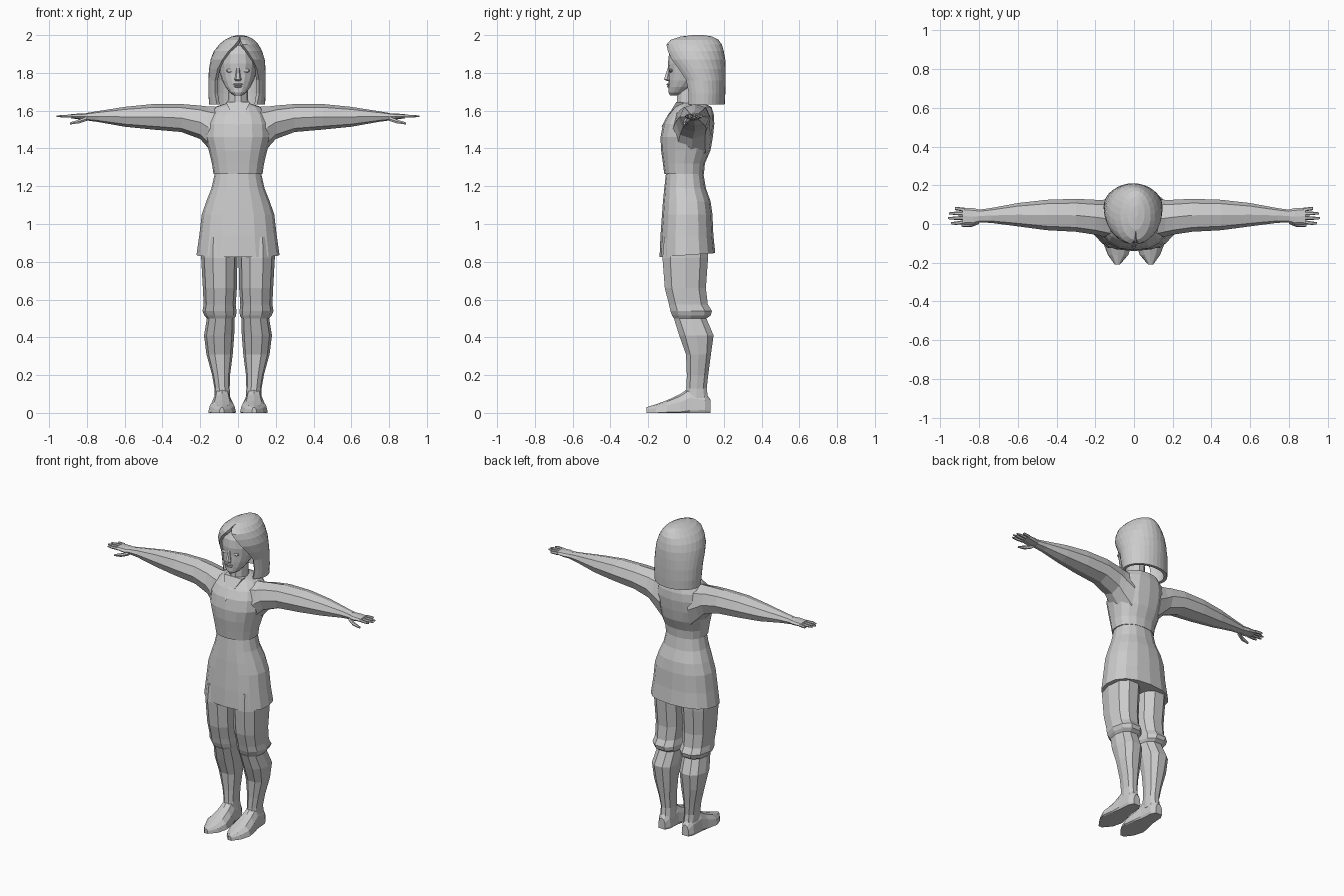
import bpy, bmesh
from math import sin, cos, pi, radians, copysign

ORDER = {'z': lambda t, a, b: (a, b, t), 'x': lambda t, a, b: (t, a, b), 'y': lambda t, a, b: (a, t, b)}


def add(name, bm, mirror=False):
    me = bpy.data.meshes.new(name)
    bm.to_mesh(me)
    bm.free()
    ob = bpy.data.objects.new(name, me)
    bpy.context.collection.objects.link(ob)
    if mirror:
        m = ob.modifiers.new("Mirror", 'MIRROR')
        m.use_mirror_merge = False
    return ob


def loft(name, rings, axis='z', n=8, p=2.3, mirror=False):
    """rings: (position on axis, min/max of first cross axis, min/max of second)"""
    bm = bmesh.new()
    rows = []
    for t, a0, a1, b0, b1 in rings:
        row = []
        for i in range(n):
            c, s = cos(2 * pi * i / n), sin(2 * pi * i / n)
            c = 0 if abs(c) < 1e-6 else copysign(abs(c) ** (2 / p), c)
            s = 0 if abs(s) < 1e-6 else copysign(abs(s) ** (2 / p), s)
            co = ORDER[axis](t, (a0 + a1) / 2 + c * (a1 - a0) / 2, (b0 + b1) / 2 + s * (b1 - b0) / 2)
            row.append(bm.verts.new(co))
        rows.append(row)
    for r, q in zip(rows, rows[1:]):
        for i in range(n):
            j = (i + 1) % n
            bm.faces.new((r[i], r[j], q[j], q[i]))
    bm.faces.new(rows[0])
    bm.faces.new(rows[-1])
    bmesh.ops.recalc_face_normals(bm, faces=bm.faces)
    return add(name, bm, mirror)


def sym(rows):
    return [(z, -w, w, f, b) for z, w, f, b in rows]


def blob(name, loc, size, mirror=False):
    bm = bmesh.new()
    bmesh.ops.create_uvsphere(bm, u_segments=8, v_segments=6, radius=1)
    for v in bm.verts:
        v.co = [l + s * c for l, s, c in zip(loc, size, v.co)]
    return add(name, bm, mirror)


# Skirt with a hem that rises slightly at the back
skirt = loft("skirt", sym([
    (.835, .22, -.14, .155), (.94, .205, -.135, .145), (1.05, .192, -.127, .14),
    (1.12, .168, -.122, .13), (1.19, .14, -.115, .105), (1.28, .12, -.105, .09)]), n=16)
for v in skirt.data.vertices:
    if v.co.z < .84:
        v.co.z += .07 * v.co.y

# Top
loft("top", sym([
    (1.265, .13, -.115, .095), (1.32, .138, -.122, .10), (1.39, .155, -.132, .13),
    (1.46, .175, -.135, .142), (1.53, .172, -.122, .15), (1.58, .155, -.095, .147),
    (1.62, .12, -.06, .135), (1.64, .06, -.045, .09)]), n=16)

# Skin showing in the V neckline
bm = bmesh.new()
front = [(0, -.131, 1.515), (.065, -.052, 1.645), (-.065, -.052, 1.645)]
f = [bm.verts.new(c) for c in front]
b = [bm.verts.new((x, y + .04, z)) for x, y, z in front]
bm.faces.new(f)
bm.faces.new(b[::-1])
for i in range(3):
    j = (i + 1) % 3
    bm.faces.new((f[j], f[i], b[i], b[j]))
bmesh.ops.recalc_face_normals(bm, faces=bm.faces)
add("neckline", bm)

# Neck and head
loft("neck", sym([(1.58, .07, -.06, .09), (1.64, .055, -.052, .075), (1.74, .05, -.045, .075)]), n=10, p=2)
loft("head", sym([
    (1.68, .018, -.085, -.03), (1.695, .042, -.092, 0), (1.725, .066, -.092, .04),
    (1.76, .084, -.093, .09), (1.80, .097, -.092, .13), (1.85, .104, -.096, .155),
    (1.90, .10, -.09, .155), (1.945, .075, -.065, .14), (1.97, .03, -.01, .10)]), n=16, p=2.1)

# Face details
loft("nose", sym([(1.757, .012, -.10, -.08), (1.765, .019, -.119, -.08), (1.78, .014, -.114, -.08),
                  (1.83, .008, -.096, -.08)]), n=6)
blob("upper_lip", (0, -.092, 1.739), (.027, .011, .006))
blob("lower_lip", (0, -.091, 1.728), (.021, .010, .007))
blob("eyelid", (.042, -.079, 1.812), (.022, .011, .010), True)

# Arms: shoulder to wrist, then hand
loft("arm", [
    (.10, -.08, .13, 1.34, 1.62), (.16, -.065, .125, 1.405, 1.622), (.20, -.055, .125, 1.45, 1.627),
    (.30, -.04, .13, 1.487, 1.635), (.45, -.032, .125, 1.50, 1.635), (.60, -.012, .108, 1.515, 1.62),
    (.74, .006, .082, 1.54, 1.598), (.80, .008, .074, 1.548, 1.588)], 'x', 8, mirror=True)
loft("palm", [(.79, .01, .072, 1.55, 1.587), (.83, -.005, .082, 1.552, 1.585),
              (.885, -.002, .084, 1.56, 1.582)], 'x', 8, mirror=True)
for k, (y, tip) in enumerate([(.010, .945), (.032, .96), (.053, .955), (.074, .925)]):
    y2 = y + (k - 1.5) * .004
    loft(f"finger_{k + 1}", [(.875, y - .010, y + .010, 1.561, 1.58), (.92, y2 - .009, y2 + .009, 1.563, 1.579),
                             (tip, y2 - .005, y2 + .005, 1.566, 1.575)], 'x', 6, mirror=True)
loft("thumb", [(.80, .0, .03, 1.545, 1.57), (.84, -.016, .008, 1.532, 1.555),
               (.89, -.014, -.002, 1.526, 1.538)], 'x', 6, mirror=True)

# Legs with a small cuff below the knee
loft("leg", [
    (.93, .002, .19, -.12, .125), (.82, .003, .195, -.13, .122), (.66, .006, .186, -.117, .11),
    (.575, .012, .182, -.095, .12), (.54, .008, .188, -.088, .142), (.515, .010, .178, -.078, .135),
    (.50, .018, .165, -.068, .112), (.41, .020, .18, -.04, .15), (.31, .028, .167, -.003, .135),
    (.20, .042, .137, .002, .12), (.13, .044, .125, .0, .112), (.06, .04, .125, -.01, .122)],
    n=10, mirror=True)

# Feet with flat soles
foot = loft("foot", [
    (.13, .06, .11, -.05, .07), (.10, .042, .128, -.08, .11), (.02, .035, .135, -.11, .135),
    (-.03, .022, .145, -.09, .10), (-.10, .01, .158, -.06, .067), (-.16, .03, .135, -.045, .045),
    (-.21, .073, .098, -.03, .03)], 'y', 12, mirror=True)
for v in foot.data.vertices:
    v.co.z = max(v.co.z, 0)
bm = bmesh.new()
bm.from_mesh(foot.data)
bmesh.ops.remove_doubles(bm, verts=bm.verts, dist=.0005)
bm.to_mesh(foot.data)
bm.free()

# Hair: shell open at the face, closing towards the parting
bm = bmesh.new()
rows, n = [], 24
for z, cx, cy, rx, ry, gap in [
        (1.632, -.005, .092, .148, .113, 46), (1.69, -.005, .09, .152, .118, 50),
        (1.76, -.005, .083, .152, .127, 50), (1.82, -.004, .066, .15, .144, 44),
        (1.87, -.002, .053, .144, .155, 34), (1.915, .0, .046, .128, .154, 23),
        (1.95, .004, .042, .105, .148, 11), (1.975, .008, .045, .078, .127, 3),
        (1.992, .010, .055, .045, .085, 0), (2.0, .010, .065, .012, .03, 0)]:
    g = radians(gap)
    row = []
    for i in range(n + 1):
        a = g + (2 * pi - 2 * g) * i / n
        row.append(bm.verts.new((cx + rx * sin(a), cy - ry * cos(a), z)))
    rows.append(row)
for r, q in zip(rows, rows[1:]):
    for i in range(n):
        bm.faces.new((r[i], r[i + 1], q[i + 1], q[i]))
bm.faces.new(rows[-1][:-1])
hair = add("hair", bm)
solid = hair.modifiers.new("Thickness", 'SOLIDIFY')
solid.thickness = .02
solid.offset = -1
